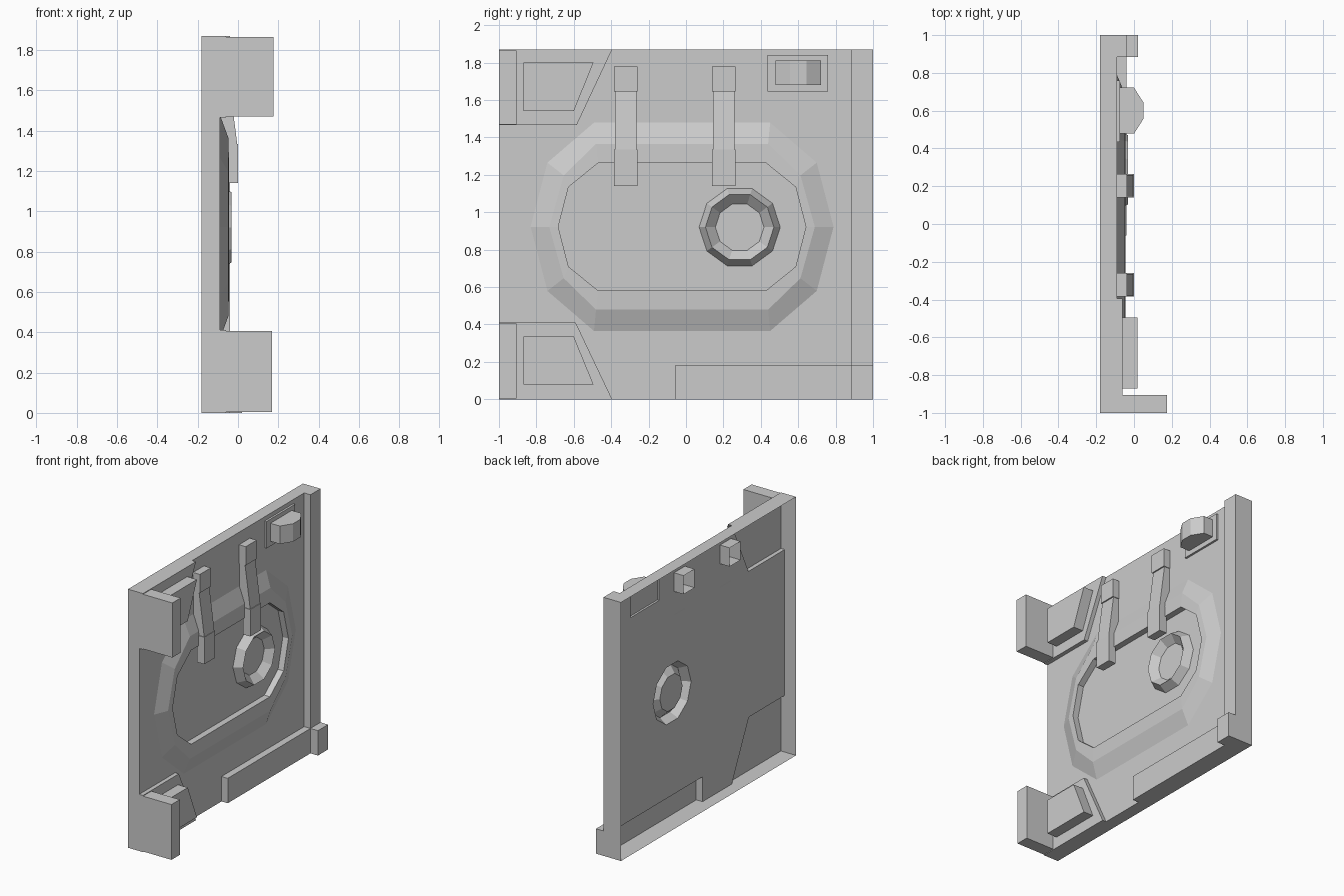
import bpy, bmesh, math

if "Cube" in bpy.data.objects:
    bpy.data.objects.remove(bpy.data.objects["Cube"])

BACK, PANEL = -0.18, -0.09      # rear rim and main sheet depth (x)


def finish(name, bm):
    me = bpy.data.meshes.new(name)
    bm.to_mesh(me)
    bm.free()
    ob = bpy.data.objects.new(name, me)
    bpy.context.collection.objects.link(ob)
    return ob


def loft(name, rings, cap=True, base=False):
    """Skin counter-clockwise (y, z) outlines placed at depths x."""
    bm = bmesh.new()
    loops = [[bm.verts.new((x, y, z)) for y, z in pts] for pts, x in rings]
    for a, b in zip(loops, loops[1:]):
        for i in range(len(a)):
            j = (i + 1) % len(a)
            bm.faces.new((a[i], a[j], b[j], b[i]))
    if cap:
        bm.faces.new(loops[-1])
    if base:
        bm.faces.new(loops[0][::-1])
    return finish(name, bm)


def raised(name, pts, x0, x1, base=False):
    return loft(name, [(pts, x0), (pts, x1)], base=base)


def rect(y0, y1, z0, z1):
    return [(y0, z0), (y1, z0), (y1, z1), (y0, z1)]


def decagon(r, cy=0.287, cz=0.92):
    return [(cy + r * math.cos(i * math.pi / 5), cz + r * math.sin(i * math.pi / 5))
            for i in range(10)]


def oval(tip, y2, z2, y3, z3, cy=-0.021, cz=0.922):
    """Ten-sided elongated outline from a quarter of its points."""
    q = [(tip, 0), (y2, z2), (y3, z3)]
    half = q + [(-y, z) for y, z in q[::-1]]
    return [(cy + y, cz + z) for y, z in half + [(-q[i][0] if s else q[i][0], -q[i][1])
            for s, i in ((1, 1), (1, 2), (0, 2), (0, 1))]]


# Openings shared by the sheet and the hollow parts
sensor_pad = rect(0.435, 0.76, 1.645, 1.84)
tab_centres = (-0.3225, 0.2025)
tab_tops = [rect(c - 0.0625, c + 0.0625, 1.645, 1.78) for c in tab_centres]

# Main sheet with openings
outline = [(-1, 0.41), (-0.59, 0.41), (-0.395, 0.0), (-0.06, 0), (-0.06, 0.18), (0.885, 0.18),
           (0.885, 1.87), (-0.395, 1.87), (-0.585, 1.465), (-1, 1.465)]
bm = bmesh.new()
edges = []
for pts in [outline, decagon(0.217), sensor_pad] + tab_tops:
    vs = [bm.verts.new((PANEL, y, z)) for y, z in pts]
    edges += [bm.edges.new((vs[i - 1], vs[i])) for i in range(len(vs))]
bmesh.ops.triangle_fill(bm, edges=edges, use_beauty=True, normal=(1, 0, 0))
bmesh.ops.dissolve_limit(bm, angle_limit=0.01, verts=bm.verts, edges=bm.edges)
finish("main_sheet", bm)

# Rim open to the rear
full = rect(-1, 1, 0, 1.87)
loft("rear_rim", [(full, BACK), (full, PANEL)], cap=False)

# Side column, bottom strip and foot block
raised("side_column", rect(0.885, 1, 0.18, 1.87), PANEL, -0.04)
raised("bottom_strip", rect(-0.06, 1, 0, 0.18), PANEL, -0.04)
raised("foot_block", rect(0.885, 1, 0, 0.18), -0.04, 0.02)

# Corner plates, pads and end blocks
corners = {
    "upper": ([(-1, 1.465), (-0.585, 1.465), (-0.395, 1.87), (-1, 1.87)],
              [(-0.87, 1.54), (-0.6, 1.54), (-0.495, 1.8), (-0.87, 1.8)], 0.175),
    "lower": ([(-1, 0), (-0.395, 0), (-0.59, 0.41), (-1, 0.41)],
              [(-0.87, 0.08), (-0.495, 0.08), (-0.6, 0.335), (-0.87, 0.335)], 0.168),
}
for label, (plate, pad, reach) in corners.items():
    raised(label + "_corner_plate", plate, PANEL, -0.06)
    raised(label + "_corner_pad", pad, -0.06, 0.018)
    raised(label + "_end_block", rect(-1, -0.905, plate[0][1] + 0.005, plate[2][1] - 0.005),
           -0.06, reach)

# Oval surround
loft("oval_surround", [(oval(0.81, 0.72, 0.343, 0.471, 0.557), PANEL),
                       (oval(0.71, 0.633, 0.275, 0.46, 0.443), -0.048),
                       (oval(0.662, 0.607, 0.213, 0.45, 0.34), -0.045),
                       (oval(0.662, 0.607, 0.213, 0.45, 0.34), PANEL)], cap=False)

# Round dial
loft("round_dial", [(decagon(0.217), PANEL), (decagon(0.183), -0.032), (decagon(0.13), -0.082)])

# Hinges: hollow upper block, bent arm, lower block
arm = [(-0.092, 1.645), (-0.045, 1.645), (-0.02, 1.46), (-0.004, 1.335),
       (-0.06, 1.335), (-0.092, 1.48)]
for n, (c, top) in enumerate(zip(tab_centres, tab_tops), 1):
    raised(f"hinge_top_{n}", top, -0.167, -0.036)
    raised(f"hinge_bottom_{n}", rect(c - 0.0625, c + 0.0625, 1.14, 1.335), -0.06, 0.0, base=True)
    bm = bmesh.new()
    a, b = ([bm.verts.new((x, c + s, z)) for x, z in arm] for s in (-0.058, 0.058))
    bm.faces.new(a)
    bm.faces.new(b)
    for i in range(len(arm)):
        bm.faces.new((a[i - 1], a[i], b[i], b[i - 1]))
    bmesh.ops.recalc_face_normals(bm, faces=bm.faces)
    finish(f"hinge_arm_{n}", bm)

# Sensor pad and chamfered housing
raised("sensor_pad", sensor_pad, PANEL, -0.075)
box = rect(0.478, 0.722, 1.68, 1.81)
loft("sensor_housing", [(box, -0.075), (box, 0.0), (rect(0.557, 0.643, 1.68, 1.81), 0.05)])
